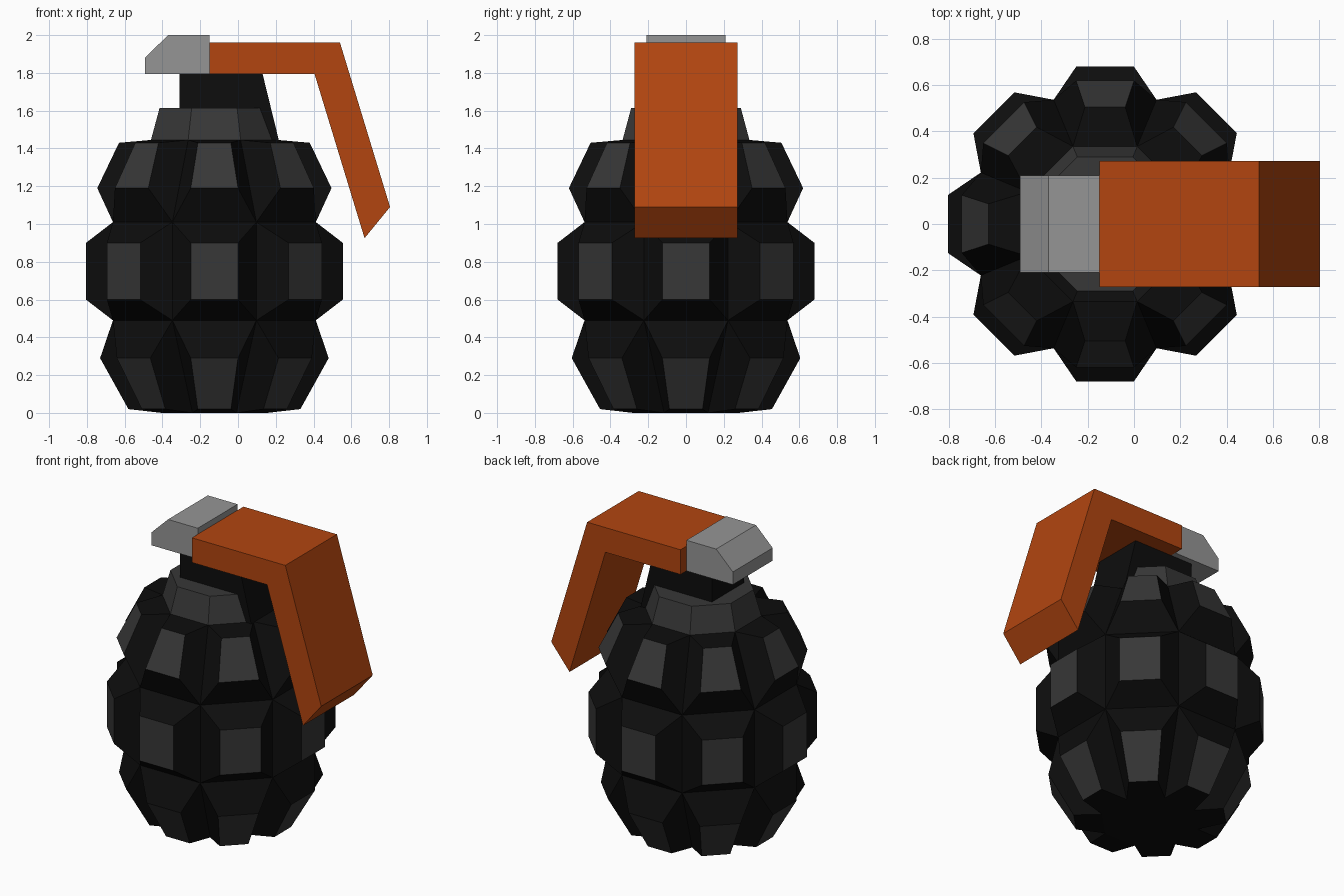
import bpy, bmesh
from math import tan, pi
from mathutils import Vector, Matrix

default = bpy.data.objects.get("Cube")
if default:
    bpy.data.objects.remove(default, do_unlink=True)

SIDES = 8
AXIS_X = -0.125          # vertical axis of the body
HALF = tan(pi / SIDES)   # half side length per unit of apothem


def material(name, rgb):
    m = bpy.data.materials.new(name)
    m.use_nodes = True
    m.diffuse_color = (*rgb, 1)
    bsdf = next(n for n in m.node_tree.nodes if n.type == 'BSDF_PRINCIPLED')
    bsdf.inputs["Base Color"].default_value = (*rgb, 1)
    return m


black = material("black", (0.004, 0.004, 0.004))
dark_grey = material("dark grey", (0.038, 0.038, 0.038))
light_grey = material("light grey", (0.30, 0.30, 0.30))
orange = material("orange", (0.445, 0.060, 0.005))


def finish(name, bm, *mats):
    bmesh.ops.remove_doubles(bm, verts=bm.verts, dist=0.0005)
    bmesh.ops.recalc_face_normals(bm, faces=bm.faces)
    mesh = bpy.data.meshes.new(name)
    bm.to_mesh(mesh)
    bm.free()
    for m in mats:
        mesh.materials.append(m)
    obj = bpy.data.objects.new(name, mesh)
    bpy.context.collection.objects.link(obj)
    return obj


def slab(name, profile, half_depth, mat):
    """Extrude an x-z outline evenly to both sides of y = 0."""
    bm = bmesh.new()
    face = bm.faces.new([bm.verts.new((x, -half_depth, z)) for x, z in profile])
    new = bmesh.ops.extrude_face_region(bm, geom=[face])["geom"]
    bmesh.ops.translate(bm, vec=(0, 2 * half_depth, 0),
                        verts=[v for v in new if isinstance(v, bmesh.types.BMVert)])
    return finish(name, bm, mat)


def quad_points(low, high):
    """Corners of an upright trapezoid from (distance, z, half width) edges."""
    (d0, z0, w0), (d1, z1, w1) = low, high
    return [Vector((d0, -w0, z0)), Vector((d0, w0, z0)),
            Vector((d1, w1, z1)), Vector((d1, -w1, z1))]


# Body: three rows of raised blocks around an eight-sided core
rings = [(0.28, 0.0), (0.537, 0.49), (0.537, 1.01), (0.335, 1.445)]
blocks = [((0.455, 0.02, 0.088), (0.605, 0.29, 0.125)),
          ((0.68, 0.60, 0.125), (0.68, 0.90, 0.125)),
          ((0.62, 1.19, 0.125), (0.505, 1.43, 0.087))]
bm = bmesh.new()
for side in range(SIDES):
    turn = Matrix.Translation((AXIS_X, 0, 0)) @ Matrix.Rotation(side * 2 * pi / SIDES, 4, 'Z')
    for row, block in enumerate(blocks):
        base = quad_points(*[(a, z, a * HALF) for a, z in rings[row:row + 2]])
        inner = [bm.verts.new(turn @ p) for p in base]
        outer = [bm.verts.new(turn @ p) for p in quad_points(*block)]
        bm.faces.new(outer).material_index = 1
        for i in range(4):
            j = (i + 1) % 4
            bm.faces.new((inner[i], inner[j], outer[j], outer[i]))
bmesh.ops.remove_doubles(bm, verts=bm.verts, dist=0.0005)
bmesh.ops.holes_fill(bm, edges=[e for e in bm.edges if e.is_boundary], sides=SIDES)
finish("body", bm, black, dark_grey)

# Collar: tapered eight-sided ring on top of the body
bm = bmesh.new()
corner = (1 + HALF ** 2) ** 0.5
bmesh.ops.create_cone(bm, cap_ends=True, segments=SIDES, radius1=0.337 * corner,
                      radius2=0.29 * corner, depth=0.175,
                      matrix=Matrix.Translation((AXIS_X, 0, 1.5275))
                      @ Matrix.Rotation(pi / SIDES, 4, 'Z'))
finish("collar", bm, dark_grey)

# Neck, head and lever
slab("neck", [(-0.31, 1.44), (0.217, 1.44), (0.13, 1.795), (-0.31, 1.795)], 0.17, black)
slab("head", [(-0.493, 1.795), (-0.15, 1.795), (-0.15, 2.0), (-0.37, 2.0), (-0.493, 1.88)],
     0.21, light_grey)
slab("lever", [(-0.15, 1.795), (0.405, 1.795), (0.67, 0.925), (0.805, 1.09),
               (0.54, 1.96), (-0.15, 1.96)], 0.272, orange)
